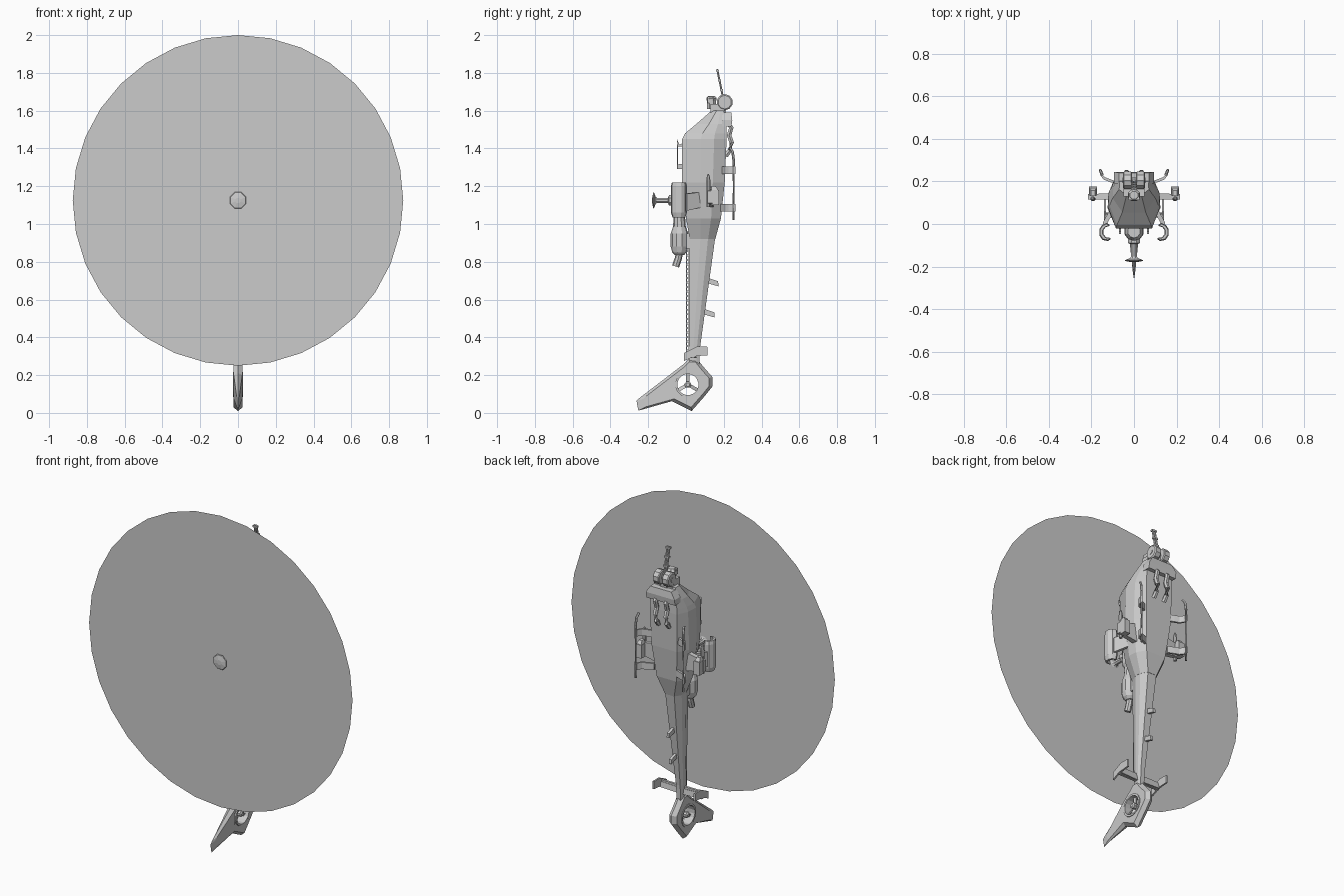
import bpy, bmesh, math
from mathutils import Vector

if "Cube" in bpy.data.objects:
    bpy.data.objects.remove(bpy.data.objects["Cube"])


def mesh(name, verts, faces):
    me = bpy.data.meshes.new(name)
    me.from_pydata(verts, [], faces)
    bm = bmesh.new()
    bm.from_mesh(me)
    bmesh.ops.recalc_face_normals(bm, faces=bm.faces)
    bm.to_mesh(me)
    bm.free()
    ob = bpy.data.objects.new(name, me)
    bpy.context.collection.objects.link(ob)
    return ob


def loft(name, rings, closed=False):
    """Skin a list of equal-length rings; cap the ends unless closed."""
    n, m = len(rings[0]), len(rings)
    faces = [(i * n + j, i * n + (j + 1) % n, (i + 1) % m * n + (j + 1) % n, (i + 1) % m * n + j)
             for i in range(m if closed else m - 1) for j in range(n)]
    if not closed:
        faces += [tuple(range(n)), tuple(range((m - 1) * n, m * n))]
    return mesh(name, [p for r in rings for p in r], faces)


def box(name, x, y, z):
    return loft(name, [[(x[0], y[0], k), (x[1], y[0], k), (x[1], y[1], k), (x[0], y[1], k)] for k in z])


def lathe(name, origin, axis, profile, n=8, closed=False):
    """Revolve (distance along axis, radius) pairs."""
    q = Vector(axis).to_track_quat('Z', 'Y')
    rings = [[Vector(origin) + q @ Vector((r * math.cos(2 * math.pi * (k + .5) / n),
              r * math.sin(2 * math.pi * (k + .5) / n), d)) for k in range(n)] for d, r in profile]
    return loft(name, rings, closed)


def tube(name, pts, r, n=6):
    pts = [Vector(p) for p in pts]
    rings = []
    for i, p in enumerate(pts):
        t = pts[min(i + 1, len(pts) - 1)] - pts[max(i - 1, 0)]
        q = t.to_track_quat('Z', 'Y')
        rings.append([p + q @ Vector((r * math.cos(2 * math.pi * k / n), r * math.sin(2 * math.pi * k / n), 0))
                      for k in range(n)])
    return loft(name, rings)


def plate(name, yz, x0, x1):
    return loft(name, [[(x, y, z) for y, z in yz] for x in (x0, x1)])


# Fuselage and boom: z, spine y, belly y, spine / middle / belly half-widths
def body(name, rows):
    rings = []
    for z, y0, y1, a, b, c in rows:
        ya, yb = y0 + .42 * (y1 - y0), y0 + .72 * (y1 - y0)
        half = [(a, y0), (b, ya), (b * .97, yb), (c, y1)]
        rings.append([(x, y, z) for x, y in half] + [(-x, y, z) for x, y in reversed(half)])
    return loft(name, rings)


body("fuselage", [(.92, .02, .155, .03, .055, .03), (1.03, .0, .185, .06, .1, .065),
                  (1.22, -.02, .205, .08, .124, .085), (1.45, -.02, .215, .085, .122, .09),
                  (1.48, -.005, .215, .08, .115, .09), (1.53, .055, .215, .055, .1, .085),
                  (1.60, .135, .2, .035, .07, .07)])
body("tail_boom", [(.25, .015, .07, .012, .018, .012), (.35, .015, .075, .014, .022, .014),
                   (.93, .02, .155, .03, .055, .03)])

# Perforated spine strip
for y in (-.001, .013):
    box("spine_rail", (-.006, .006), (y, y + .005), (.32, .96))
for i in range(27):
    box("spine_rung", (-.006, .006), (.0, .016), (.325 + i * .024, .335 + i * .024))

# Tail fin with ducted fan opening
outline = [(-.01, .26), (-.075, .21), (-.245, .08), (-.262, .063), (-.252, .012), (-.075, .062),
           (.03, .01), (.1, .09), (.14, .14), (.14, .19), (.1, .235), (.055, .29), (.02, .29)]
hub_y, hub_z = .01, .15


def inset(y, z):
    return hub_y + (y - hub_y) * .86, hub_z + (z - hub_z) * .86


def thick(y):
    return .024 if y > -.06 else .024 - (-.06 - y) * .09


fin = loft("tail_fin", [[(s * thick(y), *inset(y, z)) for y, z in outline] if s else
                        [(0, y, z) for y, z in outline] for s in (-1, 0, 1)])
cutter = lathe("duct_cutter", (-.1, hub_y, hub_z), (1, 0, 0), [(0, .062), (.2, .062)], 16)
cutter.hide_render = True
cutter.hide_viewport = True
mod = fin.modifiers.new("duct", 'BOOLEAN')
mod.object = cutter
mod.operation = 'DIFFERENCE'
mod.solver = 'EXACT'
lathe("duct_ring", (0, hub_y, hub_z), (1, 0, 0),
      [(-.027, .068), (.027, .068), (.027, .056), (-.027, .056)], 16, True)
lathe("fan_hub", (0, hub_y, hub_z), (1, 0, 0), [(-.024, .01), (-.018, .018), (.018, .018), (.024, .01)], 8)
for k in range(3):
    a = math.pi / 2 + k * 2 * math.pi / 3
    d, e = Vector((0, math.cos(a), math.sin(a))), Vector((0, -math.sin(a), math.cos(a)))
    c = Vector((0, hub_y, hub_z))
    loft("fan_blade", [[c + d * r + e * w + Vector((x, 0, 0)) for w, x in
                        ((-.009, -.004), (.009, .002), (.009, .006), (-.009, 0))] for r in (.012, .058)])

# Belly antennas on the boom
for y, z in ((.115, .70), (.095, .535)):
    plate("boom_antenna", [(y - .02, z - .008), (y + .057, z - .03), (y + .055, z - .003), (y - .02, z + .022)], -.008, .008)

# Main rotor: flat disc, mast and hub
n = 32
mesh("rotor_disc", [(.875 * math.sin(2 * math.pi * k / n), -.163, 1.125 + .875 * math.cos(2 * math.pi * k / n))
                    for k in range(n)], [tuple(range(n))])
lathe("rotor_hub", (0, 0, 1.125), (0, -1, 0),
      [(-.03, .03), (.09, .03), (.095, .015), (.153, .015), (.16, .02), (.17, .047), (.174, .044), (.179, .015)], 8)

# Engine along the spine, with exhaust nozzle
lathe("engine", (0, -.035, 0), (0, 0, 1),
      [(.835, .024), (.85, .038), (.88, .046), (.95, .046), (.985, .034), (1.04, .03),
       (1.06, .042), (1.19, .044), (1.22, .03)], 10)
tube("exhaust_nozzle", [(0, -.035, .85), (0, -.04, .82), (0, -.055, .775)], .019, 8)
box("engine_mount", (-.025, .025), (-.03, .05), (.87, .95))

# Nose: sensor drums, chin box, turret neck, gun
box("nose_block", (-.05, .05), (.13, .205), (1.59, 1.635))
lathe("nose_ball", (0, .135, 1.61), (0, 0, 1), [(0, .026), (.04, .026), (.055, .03), (.068, .02)], 8)
box("nose_sensor", (-.026, .026), (.113, .14), (1.64, 1.675))
lathe("drum_axle", (-.055, .205, 1.645), (1, 0, 0), [(0, .014), (.11, .014)], 8)
plate("turret_neck", [(.15, 1.57), (.21, 1.56), (.215, 1.64), (.18, 1.66)], -.02, .02)
loft("chin_box", [[(-w, .19, z), (w, .19, z), (w, y, z), (-w, y, z)]
                  for z, w, y in ((1.515, .095, .24), (1.55, .095, .245), (1.59, .07, .24))])
for x in (-.007, .007):
    tube("gun_barrel", [(x, .2, 1.65), (x, .165, 1.82)], .006, 6)
for t in (.35, .65, .95):
    box("barrel_clamp", (-.015, .015), (.192 - .035 * t, .208 - .035 * t), (1.645 + .17 * t, 1.655 + .17 * t))

# Paired parts
for s in (1, -1):
    def bx(name, x, y, z):
        return box(name, sorted((s * x[0], s * x[1])), y, z)

    lathe("sensor_drum", (s * .01, .205, 1.645), (s, 0, 0), [(0, .038), (.005, .043), (.037, .043), (.042, .036)], 10)
    tube("feed_chute", [(s * .035, .215, 1.54), (s * .035, .24, 1.51), (s * .035, .228, 1.47), (s * .035, .242, 1.43),
                        (s * .035, .232, 1.39), (s * .035, .21, 1.36)], .014, 6)
    # Roof handle
    tube("roof_rail", [(s * .065, -.045, 1.29), (s * .065, -.045, 1.42)], .003, 4)
    plate("roof_fin_upper", [(-.01, 1.41), (-.045, 1.41), (-.048, 1.45), (-.035, 1.42), (-.01, 1.43)], s * .06, s * .07)
    plate("roof_fin_lower", [(-.01, 1.29), (-.045, 1.29), (-.045, 1.315), (-.01, 1.32)], s * .06, s * .07)
    # Skid with curved struts
    tube("skid", [(s * .158, .252, 1.02), (s * .158, .252, 1.34), (s * .156, .247, 1.38), (s * .15, .232, 1.405)], .007, 6)
    for z in (1.065, 1.265):
        arc = [(.075, .195), (.11, .21), (.138, .22), (.152, .238), (.16, .262)]
        ring = [(s * x, y, 0) for x, y in arc] + [(s * (x + .004), y - .012, 0) for x, y in reversed(arc)]
        loft("skid_strut", [[(x, y, k) for x, y, _ in ring] for k in (z, z + .04)])
    # Stub wing with launcher pod
    loft("stub_wing", [[(s * x, y0, z0), (s * x, y1, z0), (s * x, y1, z1), (s * x, y0, z1)]
                       for x, y0, y1, z0, z1 in ((.1, .115, .145, 1.09, 1.2), (.215, .115, .14, 1.11, 1.175))])
    bx("launcher_pod", (.174, .212), (.132, .175), (1.1, 1.18))
    loft("launcher_nose", [[(s * a, .135, z), (s * b, .135, z), (s * b, c, z), (s * a, c, z)]
                           for z, a, b, c in ((1.18, .176, .21, .17), (1.2, .183, .203, .158))])
    lathe("rocket_tube", (s * .193, .118, 1.09), (0, 0, 1), [(0, .01), (.14, .012), (.155, .01), (.175, .004)], 8)
    # Curved side shell and its support arm
    arc = [(.128, .005), (.15, -.004), (.163, -.025), (.163, -.052), (.148, -.075), (.122, -.08)]
    rings = []
    for z, k in ((1.035, .8), (1.06, 1), (1.2, 1), (1.22, .88)):
        outer = [(s * (.128 + (x - .128) * k), -.037 + (y + .037) * k, z) for x, y in arc]
        inner = [(x - s * .012, -.037 + (y + .037) * .82, z) for x, y, z in reversed(outer)]
        rings.append(outer + inner)
    loft("side_shell", rings)
    loft("shell_arm", [[(s * x, y, z0), (s * (x + .012), y + .02, z0), (s * (x + .012), y + .02, z1), (s * x, y, z1)]
                       for x, y, z0, z1 in ((.09, .07, 1.09, 1.17), (.135, -.015, 1.07, 1.16))])
    # Stabiliser with end plate
    loft("stabiliser", [[(s * x, .03, z), (s * x, .04, z + .03), (s * x, .05, z + .032), (s * x, .055, z)]
                        for x, z in ((.0, .29), (.138, .295))])
    loft("stabiliser_skin", [[(s * x, y, z) for y, z in ((.032, .29), (.046, .29), (.046, .335), (.032, .335))]
                             for x in (.0, .138)])
    plate("end_plate", [(-.01, .275), (.045, .3), (.115, .305), (.115, .35), (.06, .352), (-.01, .318)],
          s * .132, s * .142)
